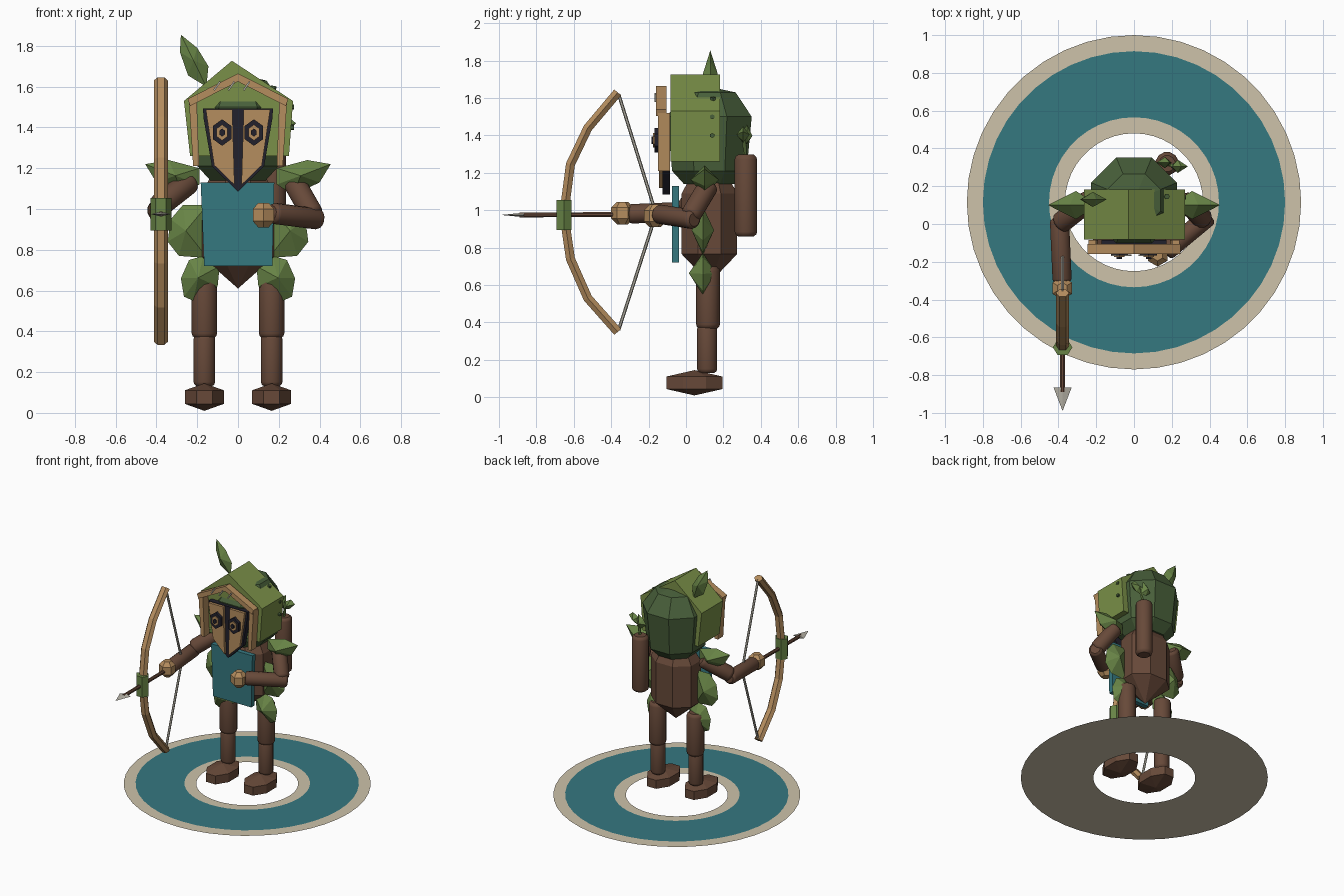
import bpy, bmesh, math
from mathutils import Vector, Matrix

if "Cube" in bpy.data.objects:
    bpy.data.objects.remove(bpy.data.objects["Cube"])


def srgb(r, g, b):
    f = lambda c: c / 12.92 if c <= 0.04045 else ((c + 0.055) / 1.055) ** 2.4
    return (f(r / 255), f(g / 255), f(b / 255), 1)


COLORS = {"bark brown": (103, 73, 57), "tan wood": (181, 141, 94), "teal": (53, 120, 128),
          "cream": (205, 194, 170), "olive green": (122, 144, 72), "dark green": (72, 95, 58),
          "leaf green": (104, 132, 70), "near black": (34, 33, 44), "pale grey": (182, 178, 166)}
MATS = {}
for key, c in COLORS.items():
    MATS[key] = bpy.data.materials.new(key)
    MATS[key].diffuse_color = srgb(*c)


def finish(name, bm, mat, smooth=False):
    bmesh.ops.recalc_face_normals(bm, faces=bm.faces)
    me = bpy.data.meshes.new(name)
    bm.to_mesh(me)
    bm.free()
    me.materials.append(MATS[mat])
    ob = bpy.data.objects.new(name, me)
    bpy.context.collection.objects.link(ob)
    if smooth:
        bpy.context.view_layer.objects.active = ob
        ob.select_set(True)
        bpy.ops.object.shade_smooth_by_angle(angle=math.radians(35))
        ob.select_set(False)
    return ob


def lathe(name, prof, n, mat, M=Matrix(), smooth=False, phase=0.5):
    """Rings of (radius, height); radius 0 makes a point."""
    bm = bmesh.new()
    rows = []
    for r, z in prof:
        k = n if r > 0 else 1
        rows.append([bm.verts.new(M @ Vector((r * math.cos((i + phase) * math.tau / n),
                                              r * math.sin((i + phase) * math.tau / n), z)))
                     for i in range(k)])
    for a, b in zip(rows, rows[1:]):
        for i in range(n):
            j = (i + 1) % n
            f = [a[i % len(a)], a[j % len(a)], b[j % len(b)], b[i % len(b)]]
            bm.faces.new(list(dict.fromkeys(f)))
    for row in (rows[0], rows[-1]):
        if len(row) > 2:
            bm.faces.new(row)
    return finish(name, bm, mat, smooth)


def between(p, q):
    p, q = Vector(p), Vector(q)
    rot = (q - p).to_track_quat('Z', 'Y').to_matrix().to_4x4()
    return Matrix.Translation(p) @ rot, (q - p).length


def limb(name, p, q, r, mat="bark brown", n=14):
    M, L = between(p, q)
    e = r * 0.4
    return lathe(name, [(r * .7, 0), (r * .93, e * .45), (r, e), (r, L - e), (r * .93, L - e * .45), (r * .7, L)],
                 n, mat, M, True)


def rod(name, p, q, r, mat, n=6):
    M, L = between(p, q)
    return lathe(name, [(r, 0), (r, L)], n, mat, M)


def plate(name, pts, y0, y1, mat):
    """Outline in x-z, extruded along y."""
    bm = bmesh.new()
    a = [bm.verts.new((x, y0, z)) for x, z in pts]
    b = [bm.verts.new((x, y1, z)) for x, z in pts]
    bm.faces.new(a)
    bm.faces.new(b)
    for i in range(len(pts)):
        j = (i + 1) % len(pts)
        bm.faces.new((a[i], a[j], b[j], b[i]))
    return finish(name, bm, mat)


def leaf(name, pts, y, t, mat="leaf green", s=1):
    """Outline in x-z, swelling to a ridge point on both faces."""
    bm = bmesh.new()
    v = [bm.verts.new((s * x, y, z)) for x, z in pts]
    cx = sum(p[0] for p in pts) / len(pts)
    cz = sum(p[1] for p in pts) / len(pts)
    for side in (-1, 1):
        c = bm.verts.new((s * cx, y + side * t, cz))
        for i in range(len(v)):
            bm.faces.new((v[i], v[(i + 1) % len(v)], c))
    return finish(name, bm, mat)


def place(x, y, z, sx=1, sy=1, sz=1):
    return Matrix.Translation((x, y, z)) @ Matrix.Diagonal((sx, sy, sz, 1))


def ring(name, r0, r1, z, mat, n=44):
    bm = bmesh.new()
    a, b = [[bm.verts.new((r * math.cos(i * math.tau / n), .115 + r * math.sin(i * math.tau / n), z))
             for i in range(n)] for r in (r0, r1)]
    for i in range(n):
        j = (i + 1) % n
        bm.faces.new((a[i], b[i], b[j], a[j]))
    return finish(name, bm, mat)


# Ground ring
ring("base_ring", .365, .885, 0.0, "cream")
ring("base_band", .45, .80, 0.004, "teal")

# Legs, feet and leaf clothing on both sides
for s, side in ((-1, "right"), (1, "left")):
    x = .165 * s
    lathe("foot_" + side, [(0, .01), (1, .044), (1, .111), (0, .145)], 8, "bark brown",
          place(x, .045, 0, .103, .162))
    limb("shin_" + side, (x, .113, .13), (x, .113, .385), .054)
    limb("thigh_" + side, (x, .118, .365), (x, .118, .70), .064)
    leaf("hip_leaf_" + side, [(.28, .66), (.24, .75), (.17, .77), (.09, .72), (.10, .62), (.22, .55), (.265, .57)],
         .09, .075, s=s)
    leaf("waist_leaf_" + side, [(.15, 1.02), (.27, 1.02), (.33, .95), (.345, .84), (.29, .77), (.15, .76)],
         .09, .06, s=s)
    leaf("shoulder_leaf_" + side, [(.455, 1.22), (.34, 1.24), (.19, 1.2), (.19, 1.12), (.27, 1.07), (.40, 1.13)],
         .10, .075, s=s)

# Trunk and chest panel
lathe("torso", [(0, .61), (1, .765), (1, 1.09), (.75, 1.16), (0, 1.2)], 8, "bark brown",
      place(0, .125, 0, .19, .16))
plate("chest_panel", [(-.183, 1.13), (.178, 1.13), (.168, .72), (-.166, .72)], -.075, -.037, "teal")

# Arms and fists
limb("upper_arm_right", (-.23, .13, 1.14), (-.395, .0, 1.01), .058)
limb("forearm_right", (-.395, .03, .995), (-.38, -.31, .98), .052)
limb("upper_arm_left", (.27, .125, 1.14), (.37, .02, .965), .056)
limb("forearm_left", (.40, .045, .95), (.165, -.15, .98), .052)
for side, p in (("right", (-.38, -.34, .985)), ("left", (.125, -.165, .97))):
    lathe("fist_" + side, [(.5, -.06), (1, -.03), (1, .03), (.5, .06)], 6, "tan wood", place(*p, .06, .06))

# Bow limbs, swept through seven stations
BX = -.378
path = [(-.365, 1.63), (-.525, 1.44), (-.618, 1.245), (-.653, .98),
        (-.618, .74), (-.525, .53), (-.365, .35)]
bm = bmesh.new()
rows = []
for i, (y, z) in enumerate(path):
    d = Vector((-(y + .1), 0, 0)).normalized()
    y0, z0 = path[max(i - 1, 0)]
    y1, z1 = path[min(i + 1, 6)]
    t = Vector((0, y1 - y0, z1 - z0)).normalized()
    nrm = t.cross(Vector((1, 0, 0)))
    c = Vector((BX, y, z))
    rows.append([bm.verts.new(c + Vector((.035 * math.cos(k * math.tau / 6), 0, 0))
                              + nrm * .028 * math.sin(k * math.tau / 6)) for k in range(6)])
for a, b in zip(rows, rows[1:]):
    for k in range(6):
        bm.faces.new((a[k], a[(k + 1) % 6], b[(k + 1) % 6], b[k]))
bm.faces.new(rows[0])
bm.faces.new(rows[-1])
finish("bow", bm, "tan wood")
lathe("bow_grip", [(1, .895), (1, 1.055)], 6, "leaf green", place(BX, -.653, 0, .052, .047), phase=0)

# String and arrow
nock = (BX, -.16, .98)
rod("string_upper", (BX, -.36, 1.62), nock, .009, "pale grey")
rod("string_lower", (BX, -.36, .36), nock, .009, "pale grey")
rod("arrow_shaft", (BX, -.155, .978), (BX, -.89, .975), .014, "bark brown", 8)
M, L = between((BX, -.865, .975), (BX, -.99, .975))
lathe("arrow_head", [(.048, 0), (0, L)], 4, "pale grey",
      M @ Matrix.Diagonal((1, .25, 1, 1)), phase=0)

# Head: rounded back and gabled hood
lathe("head", [(.6, 1.14), (.88, 1.21), (1, 1.5), (.62, 1.63), (0, 1.66)], 8, "dark green",
      place(0, .125, 0, .245, .245))
plate("hood", [(-.235, 1.26), (-.265, 1.53), (-.03, 1.727), (.27, 1.53), (.25, 1.26)], -.083, .183, "olive green")
for z in (1.40, 1.5):
    rod("hood_stud", (.25, .14, z), (.275, .14, z), .013, "dark green")
rod("roof_stud", (.17, .145, 1.58), (.175, .145, 1.604), .015, "dark green")
leaf("crest_leaf", [(-.28, 1.855), (-.20, 1.79), (-.145, 1.70), (-.155, 1.6), (-.245, 1.655), (-.285, 1.77)],
     .13, .04, "leaf green")

# Wooden frame around the face
for s in (-1, 1):
    plate("frame_roof", [(0, 1.665), (.247 * s, 1.54), (.235 * s, 1.505), (0, 1.625)], -.16, -.105, "tan wood")
    plate("frame_post", [(.24 * s, 1.52), (.202 * s, 1.52), (.19 * s, 1.21), (.22 * s, 1.21)],
          -.15, -.085, "tan wood")
for x in (-.10, -.03, .045):
    rod("frame_scratch", (x - .018, -.165, 1.582), (x + .012, -.165, 1.625), .006, "pale grey", 4)

# Mask: dark backing, two wooden cheeks, ringed eyes
plate("mask_backing", [(-.172, 1.492), (.172, 1.492), (.168, 1.44), (.128, 1.21), (0, 1.085), (-.128, 1.21),
                       (-.168, 1.44)], -.125, -.085, "near black")
for s in (-1, 1):
    plate("mask_cheek", [(.158 * s, 1.488), (.028 * s, 1.488), (.017 * s, 1.118), (.117 * s, 1.215)],
          -.145, -.12, "tan wood")
    for part, r, y, mat in (("socket", 1, -.168, "near black"), ("iris", .6, -.176, "tan wood"),
                            ("pupil", .3, -.184, "near black")):
        plate("eye_" + part, [(s * .078 + .052 * r * math.sin(k * math.tau / 6),
                               1.375 + .065 * r * math.cos(k * math.tau / 6)) for k in range(6)],
              y, -.13, mat)

# Back tube with a sprig
limb("back_tube", (.175, .32, .86), (.175, .32, 1.297), .062, n=12)
rod("sprig_stem", (.18, .315, 1.28), (.2, .31, 1.42), .01, "leaf green")
leaf("sprig_leaf_outer", [(.19, 1.36), (.235, 1.37), (.285, 1.42), (.25, 1.45), (.20, 1.42)], .305, .035)
leaf("sprig_leaf_inner", [(.20, 1.36), (.165, 1.35), (.12, 1.39), (.145, 1.43), (.19, 1.46)], .325, .03)

for m in bpy.data.materials:
    if m.users and not m.is_grease_pencil:
        m.use_nodes = True
        m.node_tree.nodes["Principled BSDF"].inputs["Base Color"].default_value = m.diffuse_color
